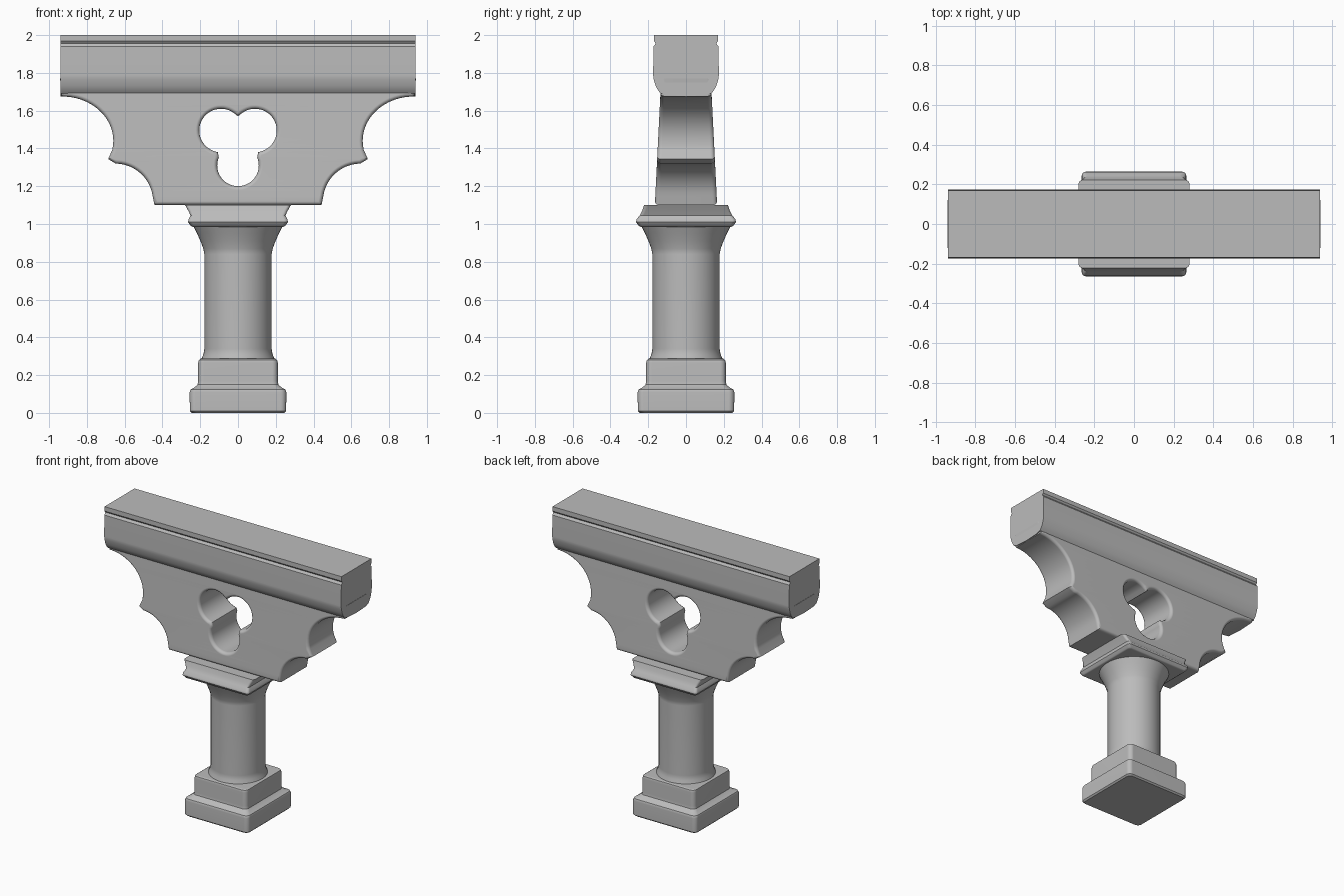
import bpy, bmesh, math

if "Cube" in bpy.data.objects:
    bpy.data.objects.remove(bpy.data.objects["Cube"], do_unlink=True)

stone = bpy.data.materials.new("grey_stone")
stone.use_nodes = True
COLOUR = (0.5, 0.5, 0.5, 1)
stone.diffuse_color = COLOUR
stone.node_tree.nodes["Principled BSDF"].inputs["Base Color"].default_value = COLOUR


def finish(name, mesh, angle=35):
    mesh.materials.clear()
    mesh.materials.append(stone)
    ob = bpy.data.objects.new(name, mesh)
    bpy.context.collection.objects.link(ob)
    bpy.ops.object.select_all(action='DESELECT')
    ob.select_set(True)
    bpy.context.view_layer.objects.active = ob
    bpy.ops.object.shade_smooth_by_angle(angle=math.radians(angle))
    ob.modifiers.new("even_shading", 'WEIGHTED_NORMAL').keep_sharp = True
    return ob


def loft(name, rings, angle=35):
    """Skin a stack of equal-length closed rings and cap both ends."""
    bm = bmesh.new()
    loops = [[bm.verts.new(p) for p in ring] for ring in rings]
    n = len(loops[0])
    for a, b in zip(loops, loops[1:]):
        for i in range(n):
            j = (i + 1) % n
            bm.faces.new((a[i], a[j], b[j], b[i]))
    bm.faces.new(loops[0][::-1])
    bm.faces.new(loops[-1])
    bmesh.ops.recalc_face_normals(bm, faces=bm.faces)
    mesh = bpy.data.meshes.new(name)
    bm.to_mesh(mesh)
    bm.free()
    return finish(name, mesh, angle)


def arc(cx, cz, rx, rz, a0, a1, n):
    angles = [math.radians(a0 + (a1 - a0) * i / n) for i in range(n + 1)]
    return [(cx + rx * math.cos(a), cz + rz * math.sin(a)) for a in angles]


def rounded_rect(z, hx, hy, r=0.03):
    ring = []
    for sx, sy, start in ((1, 1, 0), (-1, 1, 90), (-1, -1, 180), (1, -1, 270)):
        ring += arc(sx * (hx - r), sy * (hy - r), r, r, start, start + 90, 4)
    return [(x, y, z) for x, y in ring]


def circle(z, r):
    return [(x, y, z) for x, y in arc(0, 0, r, r, 0, 360, 48)[:-1]]


# Stepped square base
loft("base", [rounded_rect(z, h, h) for z, h in (
    (0, 0.245), (0.01, 0.255), (0.11, 0.256), (0.125, 0.25), (0.135, 0.23),
    (0.15, 0.214), (0.17, 0.211), (0.265, 0.211), (0.28, 0.207), (0.287, 0.197))])

# Round shaft with a flared neck
loft("shaft", [circle(z, r) for z, r in (
    (0.27, 0.197), (0.29, 0.192), (0.31, 0.183), (0.34, 0.178), (0.84, 0.178),
    (0.87, 0.184), (0.91, 0.199), (0.95, 0.217), (0.99, 0.237))])

# Square capital, wider along the beam at its top
loft("capital", [rounded_rect(z, hx, hy, 0.02) for z, hx, hy in (
    (0.985, 0.24, 0.24), (0.992, 0.252, 0.252), (1.01, 0.264, 0.264),
    (1.025, 0.262, 0.262), (1.045, 0.251, 0.245), (1.07, 0.263, 0.232),
    (1.1, 0.28, 0.222))])

# Beam with a groove below its top edge and a curved underside
half = [(0.17, 2.0), (0.17, 1.968), (0.16, 1.956), (0.172, 1.94), (0.174, 1.79),
        (0.171, 1.765), (0.16, 1.73), (0.148, 1.708), (0.135, 1.692),
        (0.1, 1.682), (0, 1.676)]
section = half + [(-y, z) for y, z in half[-2::-1]]
loft("beam", [[(x, y, z) for y, z in section] for x in (-0.94, 0.94)], 30)


# Scalloped bracket pierced by a trefoil
EDGE = 0.02
right = ([(0.92, 1.75)]
         + arc(0.93, 1.44, 0.27 + EDGE, 0.235 + EDGE, 93, 192, 16)
         + [(0.662, 1.352)]
         + arc(0.65, 1.12, 0.2 + EDGE, 0.2 + EDGE, 92, 172, 12)
         + [(0.426, 1.1 + EDGE)])
outline = right + [(-x, z) for x, z in reversed(right)]

LOBES = ((-0.09, 1.495, 0.115), (0.09, 1.495, 0.115), (0, 1.31, 0.11))
CENTRE = 1.425


def trefoil_point(angle):
    """Farthest crossing of a ray from the centre with the three lobes."""
    dx, dz = math.cos(angle), math.sin(angle)
    reach = 0
    for cx, cz, r in LOBES:
        along = cx * dx + (cz - CENTRE) * dz
        gap = along ** 2 - cx ** 2 - (cz - CENTRE) ** 2 + (r + EDGE) ** 2
        if gap > 0:
            reach = max(reach, along + math.sqrt(gap))
    return reach * dx, CENTRE + reach * dz


trefoil = [trefoil_point(math.radians(a)) for a in range(2, 362, 4)]

curve = bpy.data.curves.new("bracket_outline", 'CURVE')
curve.dimensions = '2D'
curve.fill_mode = 'BOTH'
curve.extrude = 0.115
curve.bevel_depth = EDGE
curve.bevel_resolution = 3
for points in (outline, trefoil):
    spline = curve.splines.new('POLY')
    spline.points.add(len(points) - 1)
    for point, (x, z) in zip(spline.points, points):
        point.co = (x, z, 0, 1)
    spline.use_cyclic_u = True

temp = bpy.data.objects.new("bracket_outline", curve)
bpy.context.collection.objects.link(temp)
graph = bpy.context.evaluated_depsgraph_get()
mesh = bpy.data.meshes.new_from_object(temp.evaluated_get(graph))
bpy.data.objects.remove(temp, do_unlink=True)

# Stand the bracket upright and make it thinner towards the beam
for v in mesh.vertices:
    x, z, depth = v.co
    thickness = 0.165 - 0.05 * (z - 1.1)
    v.co = (x, -depth * thickness / (curve.extrude + EDGE), z)
bm = bmesh.new()
bm.from_mesh(mesh)
bmesh.ops.remove_doubles(bm, verts=bm.verts, dist=0.0002)
bmesh.ops.recalc_face_normals(bm, faces=bm.faces)
bm.to_mesh(mesh)
bm.free()
mesh.name = "bracket"
finish("bracket", mesh)
